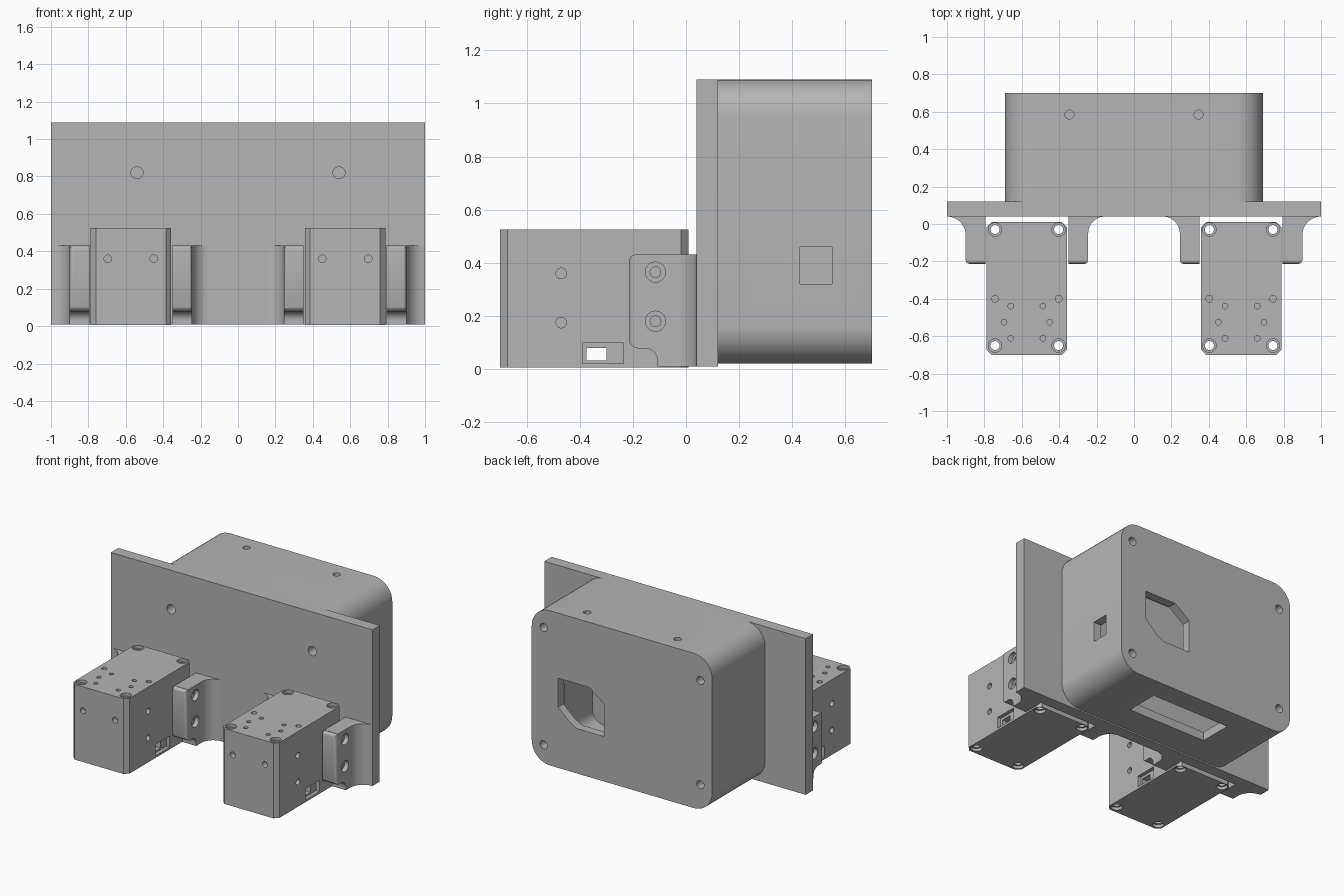
import bpy, bmesh
from math import sin, cos, pi, radians

cube = bpy.data.objects.get("Cube")
if cube:
    bpy.data.objects.remove(cube, do_unlink=True)

GREY = (0.46, 0.46, 0.46, 1)
mat = bpy.data.materials.new("plain grey")
mat.use_nodes = True
mat.diffuse_color = GREY
bsdf = next(n for n in mat.node_tree.nodes if n.type == 'BSDF_PRINCIPLED')
bsdf.inputs["Base Color"].default_value = GREY


# --- helpers ---
def arc(cx, cy, r, a0, a1, n=10):
    angles = [radians(a0 + (a1 - a0) * i / n) for i in range(n + 1)]
    return [(cx + r * cos(a), cy + r * sin(a)) for a in angles]


def circle(cx, cy, r, n=24):
    return arc(cx, cy, r, 0, 360, n)[:-1]


def rect(x0, y0, x1, y1):
    return [(x0, y0), (x1, y0), (x1, y1), (x0, y1)]


def round_rect(x0, y0, x1, y1, r):
    return (arc(x1 - r, y1 - r, r, 0, 90) + arc(x0 + r, y1 - r, r, 90, 180)
            + arc(x0 + r, y0 + r, r, 180, 270) + arc(x1 - r, y0 + r, r, 270, 360))


def prism(bm, outline, axis, lo, hi):
    """Extrude a 2D outline along one axis; the outline uses the other two in order."""
    def place(p, d):
        co = list(p)
        co.insert("xyz".index(axis), d)
        return bm.verts.new(co)
    a = [place(p, lo) for p in outline]
    b = [place(p, hi) for p in outline]
    faces = [bm.faces.new(a), bm.faces.new(b[::-1])]
    for i in range(len(a)):
        j = (i + 1) % len(a)
        faces.append(bm.faces.new((a[i], b[i], b[j], a[j])))
    bmesh.ops.recalc_face_normals(bm, faces=faces)


def make(name, prisms):
    bm = bmesh.new()
    for p in prisms:
        prism(bm, *p)
    mesh = bpy.data.meshes.new(name)
    bm.to_mesh(mesh)
    bm.free()
    mesh.materials.append(mat)
    ob = bpy.data.objects.new(name, mesh)
    bpy.context.collection.objects.link(ob)
    return ob


def part(name, solid, cuts, mirror=False):
    """A solid with holes cut in it, optionally mirrored to the other side."""
    ob = make(name, [solid])
    cutter = make(name + "_cutter", cuts)
    cutter.hide_render = True
    mod = ob.modifiers.new("holes", 'BOOLEAN')
    mod.object, mod.operation = cutter, 'DIFFERENCE'
    mod.solver, mod.use_self = 'EXACT', True
    bpy.ops.object.select_all(action='DESELECT')
    ob.select_set(True)
    bpy.context.view_layer.objects.active = ob
    bpy.ops.object.modifier_apply(modifier=mod.name)
    bpy.data.objects.remove(cutter, do_unlink=True)
    bpy.ops.object.shade_smooth_by_angle(angle=radians(25))
    if mirror:
        ob.modifiers.new("mirror", 'MIRROR').use_mirror_merge = False
    return ob


# --- mounting plate ---
part("mounting_plate", (rect(-1, 0.01, 1, 1.09), 'y', 0.04, 0.12),
     [(circle(s * 0.54, 0.82, 0.032), 'y', 0, 0.2) for s in (-1, 1)])

# --- hollow rear housing ---
wall = 0.06
window = [(0.136, 0.33), (0.345, 0.33), (0.4, 0.36), (0.488, 0.44),
          (0.488, 0.64), (0.25, 0.64), (0.136, 0.555)]
cuts = [
    (round_rect(-0.69 + wall, 0.02 + wall, 0.69 - wall, 1.09 - wall, 0.08), 'y', 0.1, 0.70 - wall),
    (window, 'y', 0.6, 0.8),
    (rect(0.43, 0.32, 0.55, 0.46), 'x', 0.6, 0.8),
    (rect(-0.3, 0.32, 0.3, 0.55), 'z', -0.05, 0.1),
]
for x, half in ((0.6, 0.405), (-0.6, 0.36)):
    cuts += [(circle(x, 0.555 + s * half, 0.028), 'y', 0.6, 0.8) for s in (-1, 1)]
cuts += [(circle(s * 0.345, 0.585, 0.024), 'z', 1, 1.2) for s in (-1, 1)]
part("rear_housing", (round_rect(-0.69, 0.02, 0.69, 1.09, 0.14), 'y', 0.12, 0.70), cuts)

# --- motors ---
cx, x0, x1, y0, y1, z0, z1, c = 0.573, 0.358, 0.788, -0.70, 0.01, 0.005, 0.525, 0.028
body = [(x0 + c, y0), (x1 - c, y0), (x1, y0 + c), (x1, y1 - c),
        (x1 - c, y1), (x0 + c, y1), (x0, y1 - c), (x0, y0 + c)]
cuts = []
for s in (-1, 1):
    x = cx + s * 0.17
    # corner screw holes with counterbores at both ends
    for y in (-0.03, -0.65):
        cuts += [(circle(x, y, 0.024), 'z', -0.1, 0.7),
                 (circle(x, y, 0.036), 'z', 0.505, 0.6),
                 (circle(x, y, 0.036), 'z', -0.1, 0.025)]
    cuts.append((circle(x, -0.4, 0.018), 'z', 0.47, 0.6))
    # output pattern on the top
    for a in (-45, 0, 45):
        cuts.append((circle(cx + s * 0.122 * cos(radians(a)), -0.525 + 0.122 * sin(radians(a)), 0.015, 16),
                     'z', 0.47, 0.6))
    # front screw holes
    cuts.append((circle(cx + s * 0.123, 0.36, 0.02), 'y', -0.8, -0.66))
    # side screw holes and cable socket
    side = x1 if s > 0 else x0
    cuts += [(circle(-0.47, z, 0.02), 'x', side - 0.04, side + 0.04) for z in (0.175, 0.36)]
    cuts.append((rect(-0.39, 0.02, -0.235, 0.098), 'x', side - 0.025, side + 0.025))
cuts.append((rect(-0.375, 0.033, -0.30, 0.08), 'x', 0.2, 0.9))
part("motors", (body, 'z', z0, z1), cuts, mirror=True)

# --- bracket flanges, flared into the plate ---
toe = ([(-0.3, -0.1), (-0.105, -0.1)] + arc(-0.155, 0.03, 0.048, 0, 90)
       + arc(-0.18, 0.113, 0.035, 270, 180) + [(-0.3, 0.113)])
for name, inner, s, r in (("outer_flanges", 0.795, 1, 0.1), ("inner_flanges", 0.35, -1, 0.09)):
    outer = inner + s * 0.105
    pts = [(0, 0.045), (0, -0.213)] + arc(0.085, -0.193, 0.02, 270, 360, 5)
    pts += arc(0.105 + r, 0.04 - r, r, 180, 90) + [(0.105 + r, 0.045)]
    outline = [(inner + s * x, y) for x, y in pts]
    cuts = [(toe, 'x', 0, 1.2)]
    # rounded top front corner
    cuts.append(([(-0.25, 0.5), (-0.25, 0.41)] + arc(-0.193, 0.41, 0.02, 180, 90, 5) + [(-0.193, 0.5)],
                 'x', 0, 1.2))
    # counterbored screw holes
    for z in (0.18, 0.365):
        lo, hi = sorted((outer - s * 0.03, outer + s * 0.05))
        cuts += [(circle(-0.115, z, 0.02), 'x', inner - 0.15, inner + 0.15),
                 (circle(-0.115, z, 0.038), 'x', lo, hi)]
    part(name, (outline, 'z', 0.01, 0.432), cuts, mirror=True)
